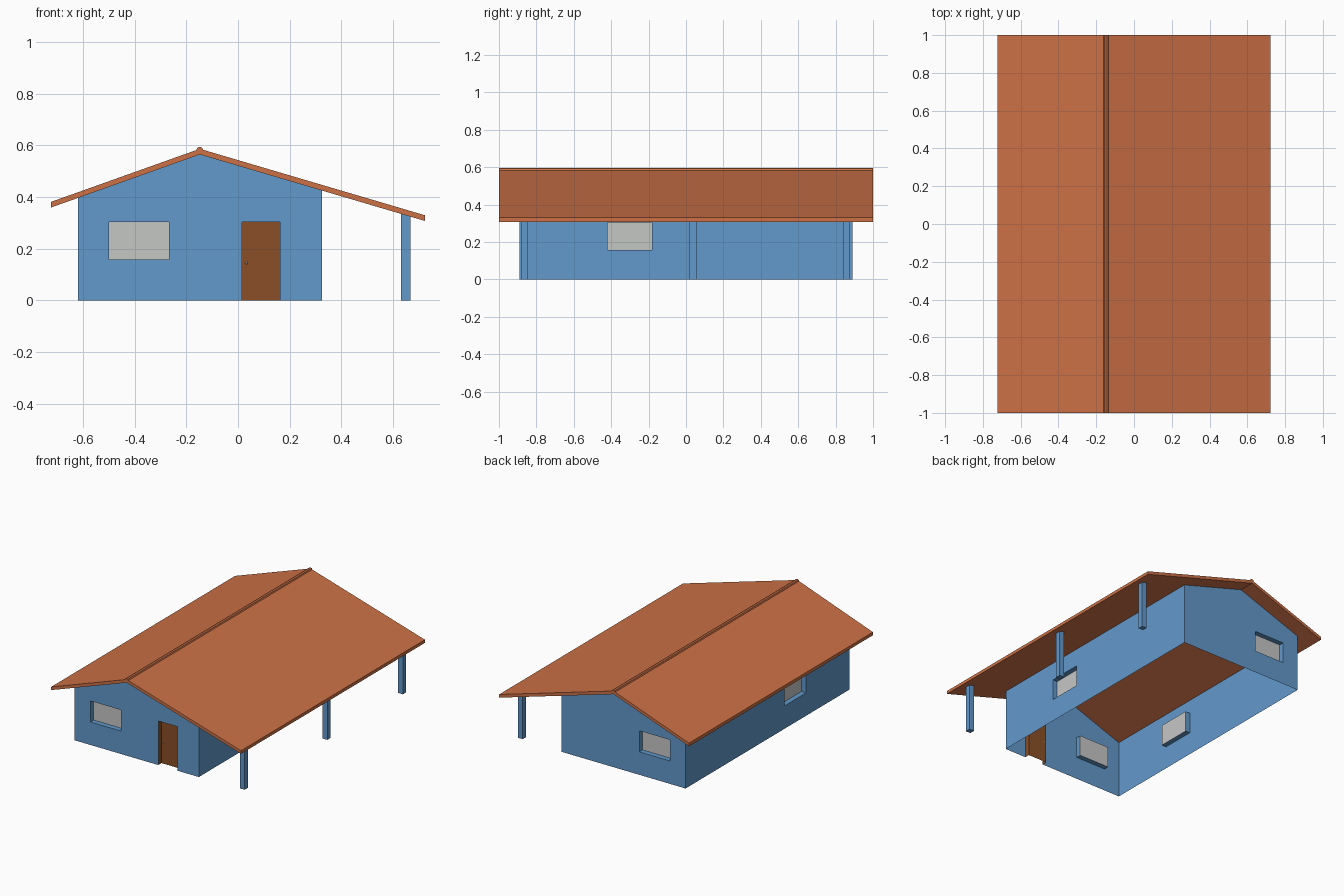
import bpy, bmesh, math
from mathutils import Matrix, Vector

if "Cube" in bpy.data.objects:
    bpy.data.objects.remove(bpy.data.objects["Cube"])


def material(name, rgb):
    m = bpy.data.materials.new(name)
    m.diffuse_color = (*rgb, 1)
    m.use_nodes = True
    m.node_tree.nodes["Principled BSDF"].inputs["Base Color"].default_value = m.diffuse_color
    return m


BLUE = material("wall blue", (0.122, 0.319, 0.597))
TILE = material("roof terracotta", (0.604, 0.165, 0.061))
PANE = material("window grey", (0.56, 0.57, 0.56))
WOOD = material("door brown", (0.253, 0.078, 0.02))

RIDGE, LEFT, RIGHT = (-0.148, 0.565), (-0.723, 0.36), (0.723, 0.308)
X0, X1, Y = -0.62, 0.325, 0.89
DEPTH = 0.035


def roof_z(x):
    """Height of the roof underside."""
    end = LEFT if x < RIDGE[0] else RIGHT
    return RIDGE[1] + (end[1] - RIDGE[1]) * (x - RIDGE[0]) / (end[0] - RIDGE[0])


def finish(name, bm, *mats):
    me = bpy.data.meshes.new(name)
    bm.to_mesh(me)
    bm.free()
    for m in mats:
        me.materials.append(m)
    ob = bpy.data.objects.new(name, me)
    bpy.context.collection.objects.link(ob)
    return ob


def wall(name, outline, angle, dist, openings):
    """Sheet wall facing local -y; openings are (u0, u1, z0, z1, reveal mat, panel mat)."""
    bm = bmesh.new()
    bm.faces.new([bm.verts.new((u, -dist, z)) for u, z in outline])
    for u0, u1, z0, z1, *_ in openings:
        for co, no in (((u0, 0, 0), (1, 0, 0)), ((u1, 0, 0), (1, 0, 0)),
                       ((0, 0, z0), (0, 0, 1)), ((0, 0, z1), (0, 0, 1))):
            bmesh.ops.bisect_plane(bm, geom=bm.verts[:] + bm.edges[:] + bm.faces[:],
                                   plane_co=co, plane_no=no, dist=1e-5)
    holes = []
    for f in bm.faces:
        c = f.calc_center_median()
        if any(o[0] < c.x < o[1] and o[2] < c.z < o[3] for o in openings):
            holes.append(f)
    bmesh.ops.delete(bm, geom=holes, context='FACES')
    # recessed panel with its reveals
    for u0, u1, z0, z1, reveal, panel in openings:
        rim = [(u0, z0), (u1, z0), (u1, z1), (u0, z1)]
        a = [bm.verts.new((u, -dist, z)) for u, z in rim]
        b = [bm.verts.new((u, -dist + DEPTH, z)) for u, z in rim]
        bm.faces.new(b).material_index = panel
        for i in range(0 if z0 > 0 else 1, 4):
            j = (i + 1) % 4
            bm.faces.new((a[i], a[j], b[j], b[i])).material_index = reveal
    bm.transform(Matrix.Rotation(angle, 4, 'Z'))
    return finish(name, bm, BLUE, PANE, WOOD)


def prism(name, profile, y0, y1, mat):
    """Extrude an x-z profile along y."""
    bm = bmesh.new()
    f = bm.faces.new([bm.verts.new((x, y0, z)) for x, z in profile])
    ext = bmesh.ops.extrude_face_region(bm, geom=[f])["geom"]
    bmesh.ops.translate(bm, vec=(0, y1 - y0, 0),
                        verts=[v for v in ext if isinstance(v, bmesh.types.BMVert)])
    bmesh.ops.recalc_face_normals(bm, faces=bm.faces[:])
    return finish(name, bm, mat)


# Walls
gable = [(X0, 0), (X1, 0), (X1, roof_z(X1)), RIDGE, (X0, roof_z(X0))]
WZ = (0.158, 0.303)
wall("front_wall", gable, 0, Y,
     [(-0.5, -0.268, *WZ, 0, 1), (0.016, 0.162, 0, 0.303, 2, 2)])
wall("back_wall", [(-x, z) for x, z in reversed(gable)], math.pi, Y,
     [(0.268, 0.5, *WZ, 0, 1)])
for name, x, s in (("right_wall", X1, 1), ("left_wall", X0, -1)):
    h = roof_z(x)
    win = sorted((-0.42 * s, -0.183 * s))
    wall(name, [(-Y, 0), (Y, 0), (Y, h), (-Y, h)], s * math.pi / 2, abs(x),
         [(*win, *WZ, 0, 1)])

# Door knob
bm = bmesh.new()
bmesh.ops.create_icosphere(bm, subdivisions=2, radius=0.005,
                           matrix=Matrix.Translation((0.032, -Y + DEPTH - 0.004, 0.145)))
finish("door_knob", bm, PANE)

# Roof slab and ridge cap
T = 0.022
prism("roof", [LEFT, RIDGE, RIGHT] + [(x, z + T) for x, z in (RIGHT, RIDGE, LEFT)],
      -1, 1, TILE)
cap = [(RIDGE[0] + 0.013 * math.cos(math.pi * i / 4),
        RIDGE[1] + 0.018 + 0.012 * math.sin(math.pi * i / 4)) for i in range(8)]
prism("ridge_cap", cap, -1, 1, TILE)

# Porch posts
for i, y in enumerate((-0.862, 0.037, 0.858)):
    prism(f"porch_post_{i + 1}",
          [(0.63, 0), (0.667, 0), (0.667, roof_z(0.667)), (0.63, roof_z(0.63))],
          y - 0.018, y + 0.018, BLUE)
